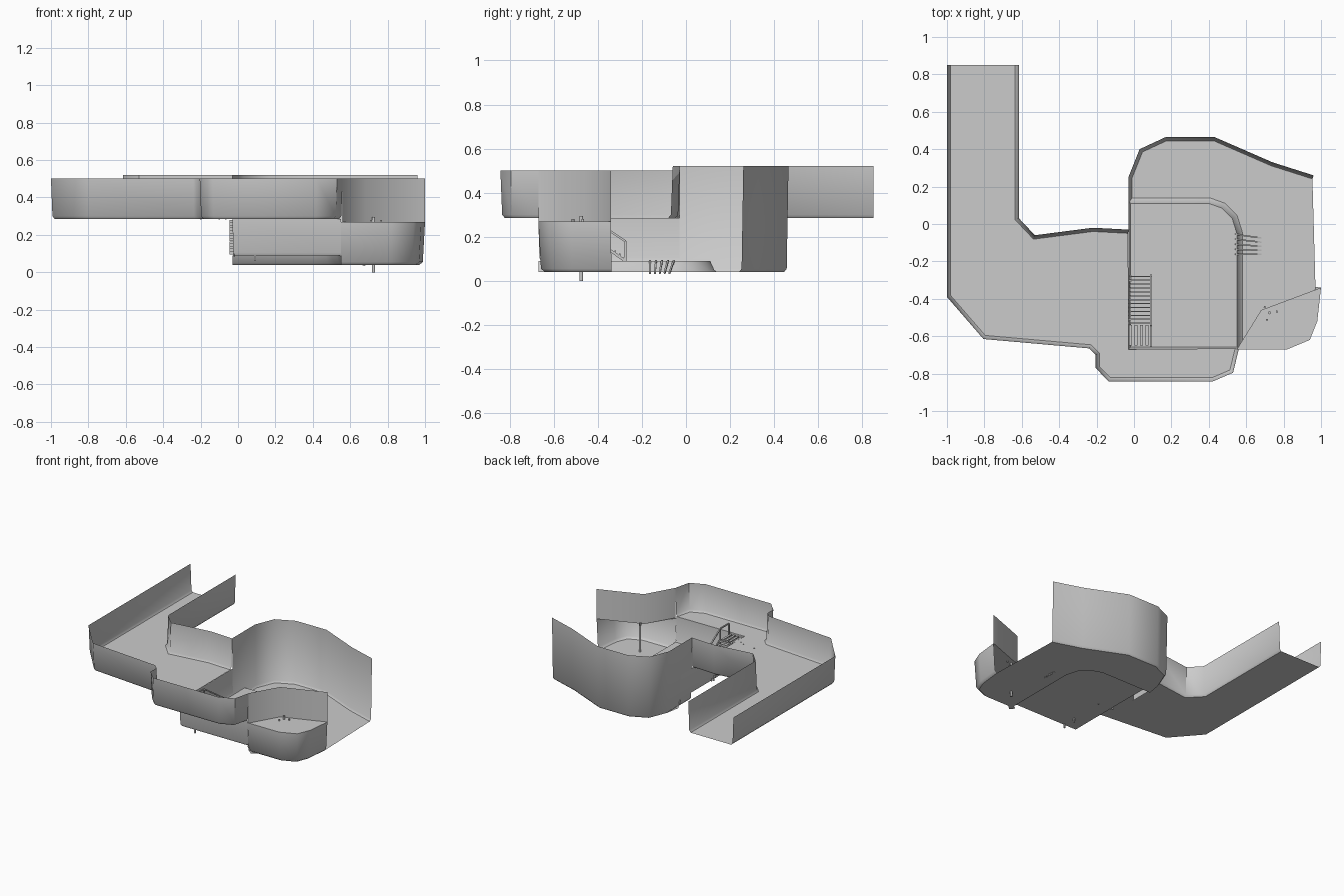
import bpy, bmesh, math
from mathutils import Vector

cube = bpy.data.objects.get("Cube")
if cube:
    bpy.data.objects.remove(cube)

grey = bpy.data.materials.new("plain grey")
grey.use_nodes = True
tone = (0.6, 0.6, 0.6, 1)
grey.diffuse_color = tone
grey.node_tree.nodes["Principled BSDF"].inputs["Base Color"].default_value = tone

UPPER, DECK, LOWER, CEILING = 0.285, 0.09, 0.04, 0.27


def finish(name, bm, smooth=True):
    mesh = bpy.data.meshes.new(name)
    bm.to_mesh(mesh)
    bm.free()
    mesh.materials.append(grey)
    obj = bpy.data.objects.new(name, mesh)
    bpy.context.collection.objects.link(obj)
    if smooth:
        bpy.ops.object.select_all(action="DESELECT")
        obj.select_set(True)
        bpy.context.view_layer.objects.active = obj
        bpy.ops.object.shade_smooth_by_angle(angle=math.radians(50))
    return obj


def inset(path, d):
    """Shift an open path to its left by d with mitred corners."""
    pts = [Vector(p) for p in path]
    normals = []
    for a, b in zip(pts, pts[1:]):
        t = (b - a).normalized()
        normals.append(Vector((-t.y, t.x)))
    out = []
    for i, p in enumerate(pts):
        n0, n1 = normals[max(i - 1, 0)], normals[min(i, len(normals) - 1)]
        out.append(tuple(p + (n0 + n1) * d / (1 + n0.dot(n1))))
    return out


def wall(name, path, profile):
    """Sweep (inset, height) rows along a path; faces look into the room."""
    bm = bmesh.new()
    rows = [[bm.verts.new((x, y, z)) for x, y in inset(path, d)] for d, z in profile]
    for low, high in zip(rows, rows[1:]):
        for i in range(len(path) - 1):
            bm.faces.new((low[i + 1], low[i], high[i], high[i + 1])).normal_flip()
    bmesh.ops.reverse_faces(bm, faces=bm.faces)
    return finish(name, bm)


def floor(name, outline, z):
    bm = bmesh.new()
    face = bm.faces.new([bm.verts.new((x, y, z)) for x, y in outline])
    face.normal_update()
    if face.normal.z < 0:
        face.normal_flip()
    bmesh.ops.triangulate(bm, faces=bm.faces)
    return finish(name, bm, False)


def bars(name, segments, width, depth):
    """Rectangular bars between pairs of points."""
    bm = bmesh.new()
    for a, b in segments:
        a, b = Vector(a), Vector(b)
        new = bmesh.ops.create_cube(bm, size=1)["verts"]
        turn = (b - a).to_track_quat("Z", "Y")
        for v in new:
            v.co = (a + b) / 2 + turn @ Vector((v.co.x * width, v.co.y * depth, v.co.z * (b - a).length))
    return finish(name, bm, False)


def rod(name, x, y, z0, z1, radius):
    bm = bmesh.new()
    bmesh.ops.create_cone(bm, cap_ends=True, segments=12, radius1=radius, radius2=radius, depth=z1 - z0)
    bmesh.ops.translate(bm, verts=bm.verts, vec=(x, y, (z0 + z1) / 2))
    return finish(name, bm)


# Wall paths, each with its room on the left
outer = [(-1, .85), (-1, -.39), (-.805, -.615), (-.24, -.665), (-.205, -.70),
         (-.205, -.77), (-.135, -.842), (.42, -.842), (.53, -.795), (.56, -.67)]
inner = [(-.03, -.03), (-.22, -.02), (-.53, -.06), (-.615, .03), (-.615, .85)]
back = [(.96, .26), (.74, .33), (.43, .465), (.17, .465), (.03, .40), (-.03, .25), (-.03, -.03)]
pit = [(-.03, .11), (-.03, -.67), (.55, -.67)]
alcove = [(.55, -.67), (.82, -.67), (.94, -.62), (.98, -.52), (1, -.34)]
divider = [(.56, -.67), (.68, -.46), (1, -.34)]
deck_edge = [(.55, -.67), (.55, -.05), (.525, .03), (.47, .085), (.40, .11), (-.03, .11)]


def profile(bottom, top, d=.02):
    return [(d, bottom), (d * .4, bottom + .015), (0, top)]


# Walls
wall("corridor_outer_wall", outer, profile(UPPER, .5))
wall("corridor_inner_wall", inner, profile(UPPER, .52))
wall("hall_back_wall", back, profile(LOWER, .52))
wall("pit_wall", pit, profile(DECK, UPPER, .012))
wall("alcove_wall", alcove, profile(LOWER, CEILING, .03))
wall("divider_wall", divider, [(0, CEILING), (0, .5)])

# Floors and the sloped deck edge
floor("corridor_floor", inset(outer, .02) + pit[:0:-1] + inset(inner, .02), UPPER)
floor("deck_floor", inset(pit, .012) + deck_edge[1:-1], DECK)
slope_base = inset(deck_edge, -.03)
wall("deck_slope", deck_edge, [(-.03, LOWER), (-.018, .05), (0, DECK)])
floor("hall_floor", inset(alcove, .03) + inset(back[:-1], .02) + slope_base[::-1], LOWER)
floor("alcove_ceiling", alcove + divider[1:-1], CEILING)

# Stair from the corridor down to the deck
count = 13
treads, rails = [], []
for i in range(count):
    f = i / (count - 1)
    y, z = -.53 + .25 * f, .272 - .17 * f
    treads.append(((-.045, y, z), (.09, y, z)))
bars("stair_treads", treads, .006, .014)
for x in (-.02, .09):
    rails.append(((x, -.54, .275), (x, -.275, DECK)))
bars("stair_stringers", rails, .008, .012)
bars("landing_slats", [((x, -.65, .28), (x, -.54, .28)) for x in (-.02, .01, .04, .07)], .016, .008)
bars("stair_posts", [((.09, -.275, DECK), (.09, -.275, .18)),
                     ((.09, -.545, .06), (.09, -.545, .36)),
                     ((.09, -.65, .06), (.09, -.65, .36))], .01, .01)
bars("handrail", [((.09, -.275, .18), (.09, -.545, .36)),
                  ((.09, -.545, .36), (.09, -.65, .36))], .009, .009)

# Small fanned ramp from the deck to the hall
bars("ramp_slats", [((.54, -.055 - .027 * i, DECK + .002), (.68, -.075 - .022 * i, .036))
                    for i in range(5)], .008, .008)

# Pole through the alcove with its fixings, and floor studs
rod("alcove_pole", .725, -.475, 0, .295, .008)
for i in range(3):
    a = math.radians(10 + 120 * i)
    rod("pole_fixing", .725 + .04 * math.cos(a), -.475 + .04 * math.sin(a), .262, .28, .006)
for x, y in ((-.2, -.545), (-.1, -.555), (-.065, -.575)):
    rod("floor_stud", x, y, UPPER - .003, UPPER + .004, .004)
